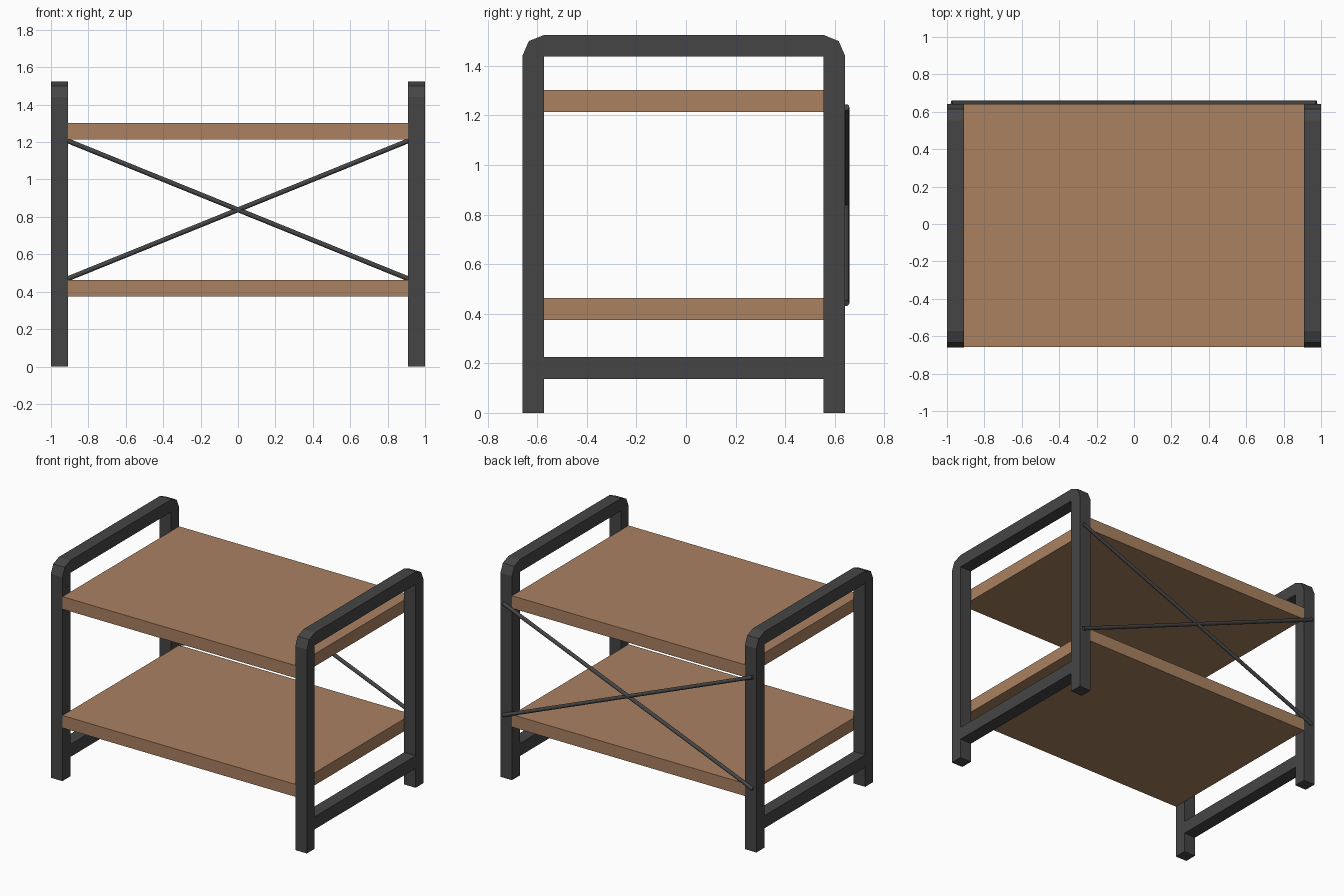
import bpy, bmesh
from mathutils import Vector

if "Cube" in bpy.data.objects:
    bpy.data.objects.remove(bpy.data.objects["Cube"])


def material(name, rgb):
    m = bpy.data.materials.new(name)
    m.diffuse_color = (*rgb, 1)
    m.use_nodes = True
    m.node_tree.nodes["Principled BSDF"].inputs["Base Color"].default_value = m.diffuse_color
    return m


WOOD = material("wood", (0.40, 0.22, 0.12))
METAL = material("dark metal", (0.06, 0.06, 0.06))


def finish(bm, name, mat):
    bmesh.ops.recalc_face_normals(bm, faces=bm.faces)
    me = bpy.data.meshes.new(name)
    bm.to_mesh(me)
    bm.free()
    me.materials.append(mat)
    ob = bpy.data.objects.new(name, me)
    bpy.context.collection.objects.link(ob)
    return ob


def box(name, lo, hi, mat):
    bm = bmesh.new()
    bmesh.ops.create_cube(bm, size=1)
    lo, hi = Vector(lo), Vector(hi)
    for v in bm.verts:
        v.co = (lo + hi) / 2 + v.co * (hi - lo)
    return finish(bm, name, mat)


def prism_x(name, outline, x0, x1, mat):
    bm = bmesh.new()
    face = bm.faces.new([bm.verts.new((x0, y, z)) for y, z in outline])
    ext = bmesh.ops.extrude_face_region(bm, geom=[face])
    verts = [g for g in ext["geom"] if isinstance(g, bmesh.types.BMVert)]
    bmesh.ops.translate(bm, verts=verts, vec=(x1 - x0, 0, 0))
    return finish(bm, name, mat)


def rod(name, a, b, radius, mat):
    a, b = Vector(a), Vector(b)
    bm = bmesh.new()
    bmesh.ops.create_cone(bm, cap_ends=True, segments=12, radius1=radius,
                          radius2=radius, depth=(b - a).length)
    rot = (b - a).to_track_quat('Z', 'Y')
    for v in bm.verts:
        v.co = (a + b) / 2 + rot @ v.co
    ob = finish(bm, name, mat)
    bpy.context.view_layer.objects.active = ob
    ob.select_set(True)
    bpy.ops.object.shade_smooth_by_angle(angle=0.7)
    ob.select_set(False)
    return ob


# Side frames: arch with faceted corners, plus a lower rail
F, B = -0.66, 0.642      # front and back of the legs
T = 0.088                # tube thickness
arch = [(F, 0), (F, 1.44), (F + 0.026, 1.50), (F + 0.088, 1.525),
        (B - 0.088, 1.525), (B - 0.026, 1.50), (B, 1.44), (B, 0),
        (B - T, 0), (B - T, 1.437), (F + T, 1.437), (F + T, 0)]
for side, x0, x1 in (("left", -1, -0.91), ("right", 0.91, 1)):
    prism_x(side + "_side_frame", arch, x0, x1, METAL)
    box(side + "_lower_rail", (x0, F + T, 0.137), (x1, B - T, 0.226), METAL)

# Shelves
for name, z in (("lower_shelf", 0.375), ("upper_shelf", 1.214)):
    box(name, (-0.91, F + 0.002, z), (0.91, B, z + 0.088), WOOD)

# Crossed rods at the back
for name, s in (("back_brace_rising", 1), ("back_brace_falling", -1)):
    rod(name, (-0.975, 0.646, 0.838 - s * 0.395),
        (0.975, 0.646, 0.838 + s * 0.395), 0.013, METAL)
